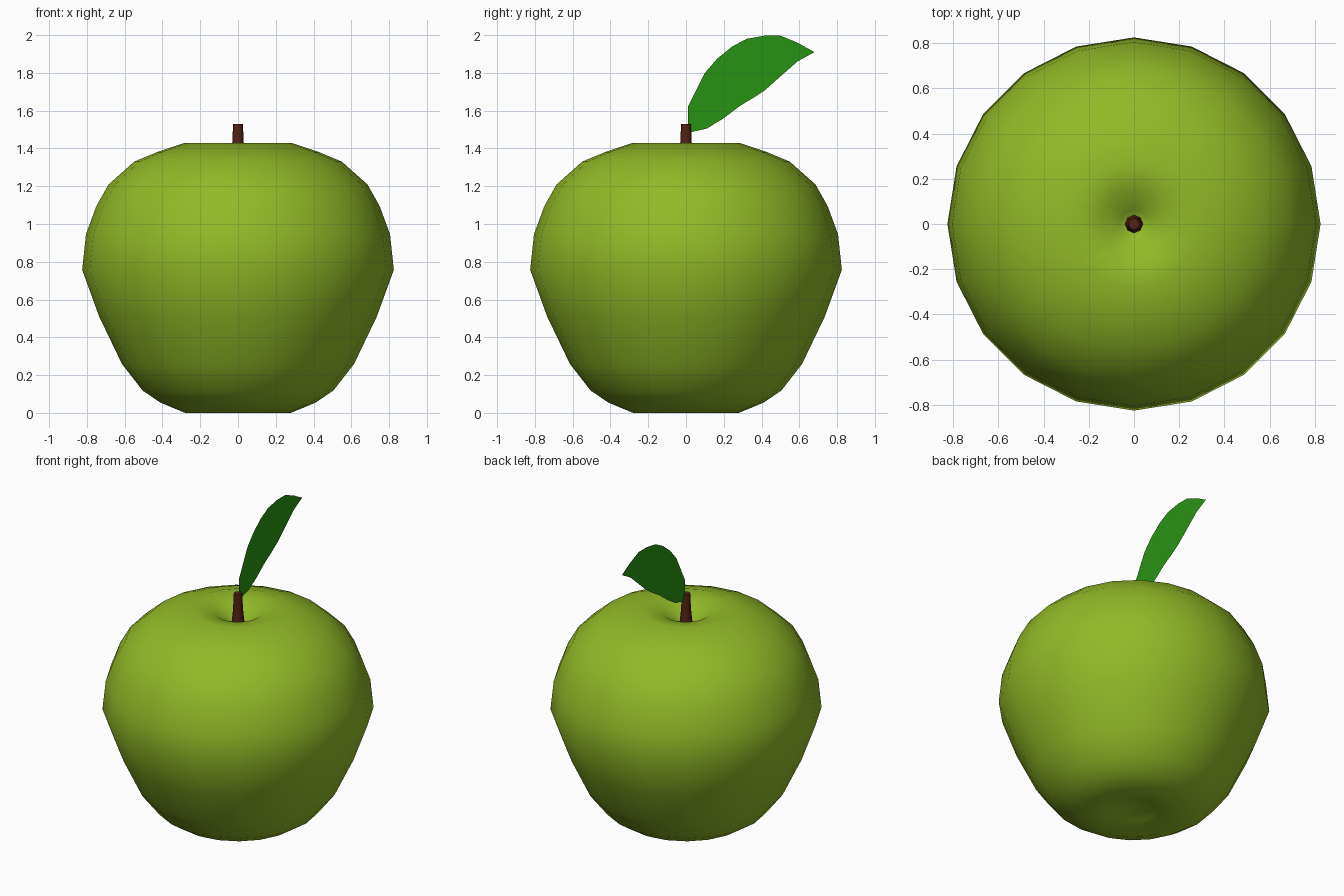
import bpy, math

if "Cube" in bpy.data.objects:
    bpy.data.objects.remove(bpy.data.objects["Cube"])


def material(name, color):
    m = bpy.data.materials.new(name)
    m.diffuse_color = (*color, 1)
    m.use_nodes = True
    m.node_tree.nodes["Principled BSDF"].inputs["Base Color"].default_value = m.diffuse_color
    return m


def make_object(name, verts, faces, mat, smooth):
    mesh = bpy.data.meshes.new(name)
    mesh.from_pydata(verts, [], faces)
    mesh.materials.append(mat)
    for p in mesh.polygons:
        p.use_smooth = smooth and len(p.vertices) < 5
    obj = bpy.data.objects.new(name, mesh)
    bpy.context.collection.objects.link(obj)
    return obj


def lathe(name, profile, sides, mat):
    # Spin a bottom-to-top (radius, z) profile; radius 0 makes a pole
    verts, rings, faces = [], [], []
    for r, z in profile:
        n = 1 if r == 0 else sides
        start = len(verts)
        for i in range(n):
            a = 2 * math.pi * i / sides
            verts.append((r * math.cos(a), r * math.sin(a), z))
        rings.append([start + i % n for i in range(sides)])
    for low, high in zip(rings, rings[1:]):
        for i in range(sides):
            j = (i + 1) % sides
            quad = [low[i], low[j], high[j], high[i]]
            faces.append(list(dict.fromkeys(quad)))
    # Close open ends
    if profile[0][0] > 0:
        faces.append(rings[0][::-1])
    if profile[-1][0] > 0:
        faces.append(rings[-1])
    return make_object(name, verts, faces, mat, True)


skin = material("apple green", (0.285, 0.49, 0.02))
bark = material("stem brown", (0.085, 0.016, 0.007))
leaf_green = material("leaf green", (0.022, 0.29, 0.006))

# Fruit body with dimples at both ends
lathe("apple_body", [
    (0, 0.07), (0.14, 0.035), (0.28, 0), (0.41, 0.054), (0.505, 0.118),
    (0.615, 0.26), (0.735, 0.51), (0.825, 0.757), (0.805, 0.945),
    (0.75, 1.095), (0.685, 1.21), (0.55, 1.33), (0.43, 1.38), (0.28, 1.43),
    (0.15, 1.405), (0.06, 1.345), (0, 1.31)], 20, skin)

# Stem, flared at its foot
lathe("stem", [(0.042, 1.31), (0.031, 1.42), (0.026, 1.53)], 8, bark)

# Flat leaf in the x = 0 plane: upper and lower edges joined as strips
upper = [(0.01, 1.62), (0.06, 1.72), (0.10, 1.80), (0.165, 1.875), (0.245, 1.94),
         (0.32, 1.98), (0.415, 1.997), (0.50, 1.997), (0.59, 1.96)]
lower = [(0.01, 1.497), (0.03, 1.487), (0.11, 1.505), (0.2, 1.56), (0.285, 1.625),
         (0.36, 1.67), (0.42, 1.71), (0.51, 1.79), (0.59, 1.86)]
n = len(upper)
verts = [(0, y, z) for y, z in lower + upper + [(0.68, 1.91)]]
faces = [(i, i + 1, n + i + 1, n + i) for i in range(n - 1)]
faces.append((n - 1, 2 * n, 2 * n - 1))
make_object("leaf", verts, faces, leaf_green, False)
